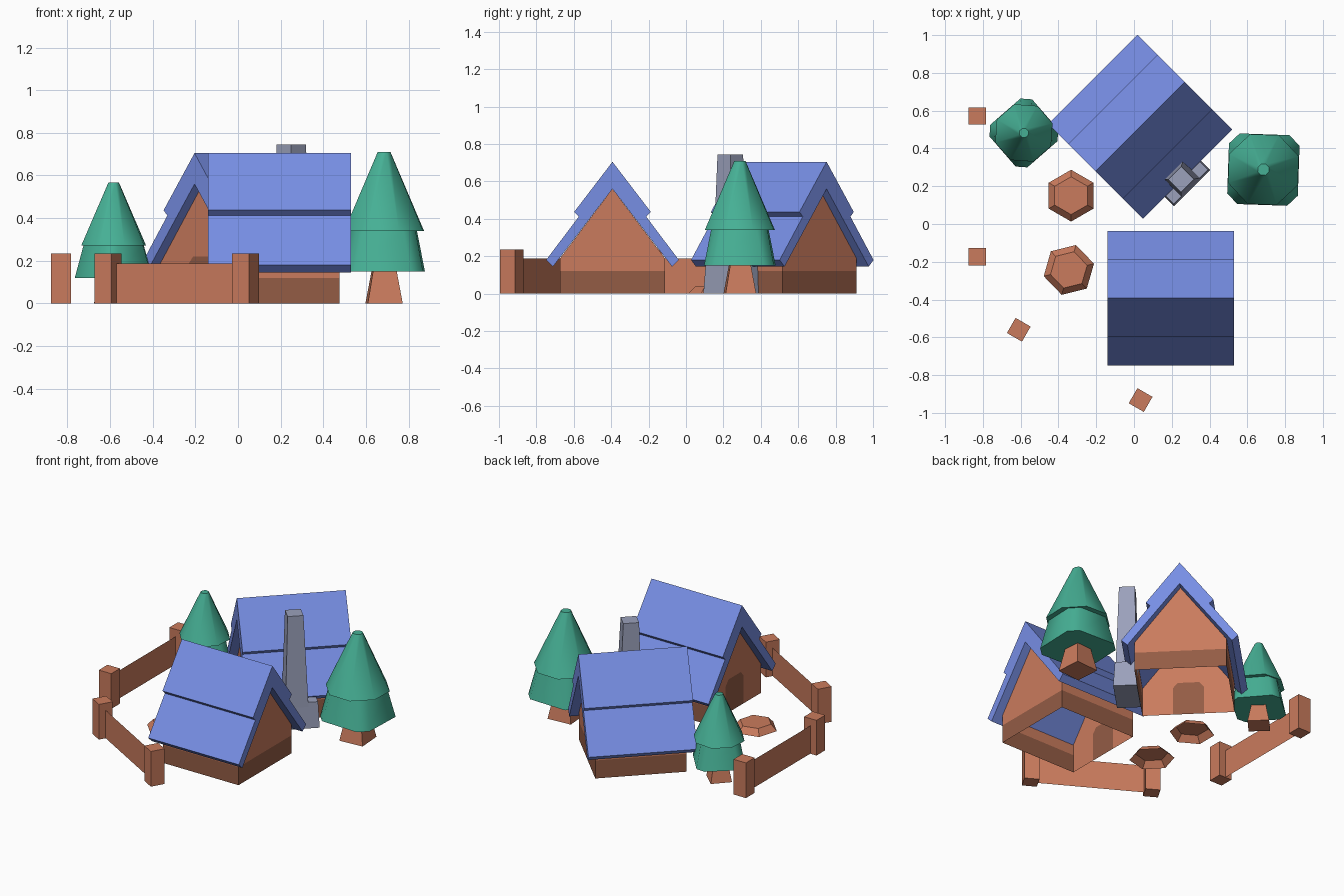
import bpy, bmesh
from math import sin, cos, pi, radians
from mathutils import Matrix, Vector

if "Cube" in bpy.data.objects:
    bpy.data.objects.remove(bpy.data.objects["Cube"])


def material(name, rgb):
    m = bpy.data.materials.new(name)
    lin = [((c / 255 + 0.055) / 1.055) ** 2.4 for c in rgb]
    m.diffuse_color = (*lin, 1)
    m.use_nodes = True
    m.node_tree.nodes["Principled BSDF"].inputs["Base Color"].default_value = m.diffuse_color
    return m


WOOD = material("warm_wood", (202, 123, 93))
DARK = material("dark_wood", (148, 92, 69))
BLUE = material("blue_roof", (119, 142, 228))
GREEN = material("pine_green", (70, 176, 149))
STONE = material("grey_stone", (155, 161, 187))


def place(x, y, turn=0, scale=1):
    return (Matrix.Translation((x, y, 0)) @ Matrix.Rotation(radians(turn), 4, 'Z')
            @ Matrix.Scale(scale, 4))


def finish(name, bm, mats, xf, recalc=True):
    if recalc:
        bmesh.ops.recalc_face_normals(bm, faces=bm.faces[:])
    me = bpy.data.meshes.new(name)
    bm.to_mesh(me)
    bm.free()
    for m in mats:
        me.materials.append(m)
    ob = bpy.data.objects.new(name, me)
    bpy.context.collection.objects.link(ob)
    ob.matrix_world = xf
    return ob


def loft(name, rings, mat, xf, bottom=True, smooth=False):
    """Skin a stack of rings and cap the ends."""
    bm = bmesh.new()
    rs = [[bm.verts.new(p) for p in r] for r in rings]
    n = len(rs[0])
    for a, b in zip(rs, rs[1:]):
        for i in range(n):
            f = bm.faces.new((a[i], a[(i + 1) % n], b[(i + 1) % n], b[i]))
            f.smooth = smooth
    caps = [bm.faces.new(rs[-1])]
    if bottom:
        caps.append(bm.faces.new(rs[0][::-1]))
    for f in caps:
        for e in f.edges:
            e.smooth = False
    return finish(name, bm, [mat], xf, recalc=False)


def ngon(n, r, z, turn=0):
    return [(r * cos(2 * pi * i / n + turn), r * sin(2 * pi * i / n + turn), z) for i in range(n)]


def rect(x0, x1, y0, y1, z):
    return [(x0, y0, z), (x1, y0, z), (x1, y1, z), (x0, y1, z)]


def chamfered(h, c, z):
    k = h - c
    return [(h, -k, z), (h, k, z), (k, h, z), (-k, h, z),
            (-h, k, z), (-h, -k, z), (-k, -h, z), (k, -h, z)]


def house(tag, xf):
    L, W, band, eave, apex = 0.28, 0.28, 0.12, 0.19, 0.56
    # walls: open shell with a dark skirting and a door in the -x end
    bm = bmesh.new()

    def face(pts, mat):
        bm.faces.new([bm.verts.new(p) for p in pts]).material_index = mat

    for s in (-1, 1):
        for z0, z1, m in ((0, band, 1), (band, eave, 0)):
            q = [(-L, s * W, z0), (L, s * W, z0), (L, s * W, z1), (-L, s * W, z1)]
            face(q if s < 0 else q[::-1], m)
    face([(L, -W, 0), (L, W, 0), (L, W, band), (L, -W, band)], 1)
    face([(L, -W, band), (L, W, band), (L, W, eave), (L, 0, apex), (L, -W, eave)], 0)
    door = [(-0.095, 0), (-0.095, 0.185), (-0.065, 0.22), (0.065, 0.22), (0.095, 0.185), (0.095, 0)]
    face([(-L, y, z) for y, z in door], 1)
    # wall left and right of the door, meeting above it
    for s in (-1, 1):
        half = [(0, apex), (s * W, eave), (s * W, 0), (s * 0.095, 0),
                (s * 0.095, 0.185), (s * 0.065, 0.22), (0, 0.22)]
        pts = [(-L, y, z) for y, z in half]
        face(pts if s > 0 else pts[::-1], 0)
    for f in bm.faces:      # end wall facing -x must point outward
        f.normal_update()
        if f.normal.dot(f.calc_center_median() - Vector((0, 0, 0.1))) < 0:
            f.normal_flip()
    finish(tag + "_walls", bm, [WOOD, DARK], xf, recalc=False)

    # stepped roof: half profile mirrored, run along the ridge
    outer = [(0.205, 0.437), (0.18, 0.412), (0.355, 0.18), (0.318, 0.145)]
    prof = ([(0, 0.705)] + outer + [(0, apex)] + [(-y, z) for y, z in outer[::-1]])
    bm = bmesh.new()
    R = 0.335
    a, b = [[bm.verts.new((x, y, z)) for y, z in prof] for x in (-R, R)]
    n = len(prof)
    for i in range(n):
        bm.faces.new((a[i], a[(i + 1) % n], b[(i + 1) % n], b[i]))
    bm.faces.new(a)
    bm.faces.new(b)
    finish(tag + "_roof", bm, [BLUE], xf)


def tree(tag, xf):
    loft(tag + "_trunk", [rect(-.082, .082, -.082, .082, 0), rect(-.052, .052, -.052, .052, .17)],
         WOOD, xf @ Matrix.Rotation(radians(6), 4, 'Z'))
    loft(tag + "_lower_branches", [chamfered(.187, .055, .15), chamfered(.15, .055, .345)],
         GREEN, xf, smooth=True)
    loft(tag + "_upper_branches", [ngon(8, .2, .34, pi / 8), ngon(8, .032, .71, pi / 8)],
         GREEN, xf, smooth=True)


# two houses
house("front_house", place(0.195, -0.393))
back = place(0.033, 0.515, 45)
house("back_house", back)

# chimney on the side of the back house
loft("chimney_base", [rect(-.172, .1, -.425, -.28, 0), rect(-.163, .092, -.415, -.28, .17)], STONE, back)
loft("chimney_shaft", [rect(-.11, .035, -.418, -.285, .1), rect(-.092, .005, -.398, -.302, .745)], STONE, back)

# trees
tree("right_tree", place(0.685, 0.288, -2))
tree("left_tree", place(-0.583, 0.482, 41, 0.8))

# fences: posts joined by a thin panel
for tag, p, q, turn in (("left_fence", (-.83, .572), (-.83, -.173), 0),
                        ("front_fence", (-.61, -.56), (.035, -.932), -30)):
    for i, (x, y) in enumerate((p, q)):
        loft(f"{tag}_post_{i + 1}", [rect(-.046, .046, -.046, .046, z) for z in (0, .235)],
             WOOD, place(x, y, turn))
    bm = bmesh.new()
    bm.faces.new([bm.verts.new(v) for v in ((*p, 0), (*q, 0), (*q, .187), (*p, .187))])
    finish(tag + "_panel", bm, [WOOD], Matrix.Identity(4), recalc=False)

# low six-sided mounds, hollow below
for i, (x, y, turn) in enumerate(((-.333, .15, 30), (-.345, -.243, 14))):
    loft(f"mound_{i + 1}", [ngon(6, .137, 0), ngon(6, .1, .04)], WOOD, place(x, y, turn), bottom=False)
